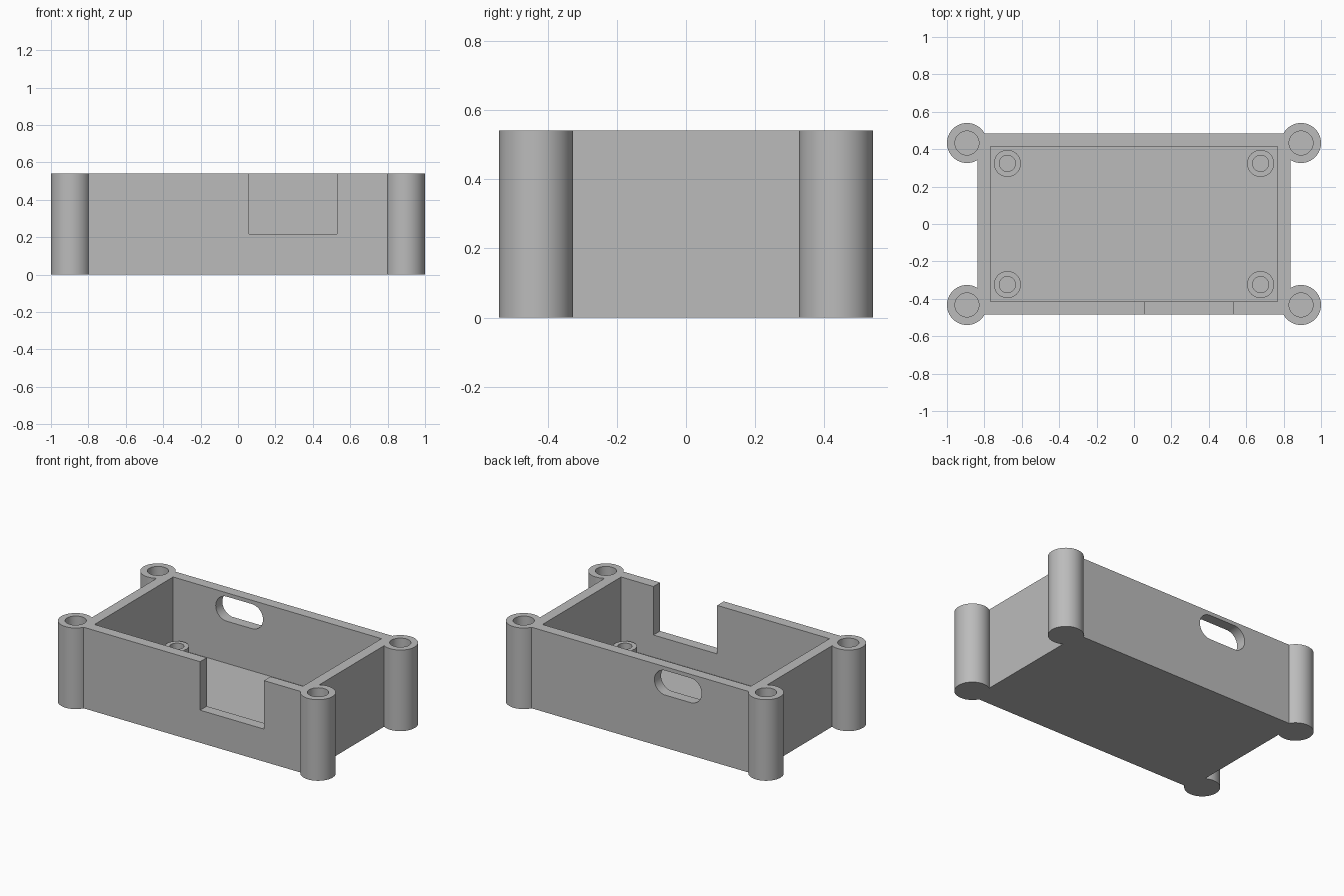
import bpy
import math

# Overall sizes
HEIGHT, FLOOR = 0.54, 0.07
OUTER_X, OUTER_Y = 0.838, 0.484
INNER_X, INNER_Y = 0.768, 0.414
POST_X, POST_Y = 0.893, 0.433
PEG_X, PEG_Y, PEG_TOP = 0.677, 0.324, 0.138
ABOVE = HEIGHT + 0.1

default = bpy.data.objects.get("Cube")
if default:
    bpy.data.objects.remove(default, do_unlink=True)

grey = bpy.data.materials.new("plain grey")
grey.use_nodes = True
colour = (0.5, 0.5, 0.5, 1)
grey.diffuse_color = colour
grey.node_tree.nodes["Principled BSDF"].inputs["Base Color"].default_value = colour


def box(name, low, high):
    centre = [(a + b) / 2 for a, b in zip(low, high)]
    bpy.ops.mesh.primitive_cube_add(size=1, location=centre)
    obj = bpy.context.object
    obj.name = name
    obj.scale = [b - a for a, b in zip(low, high)]
    bpy.ops.object.transform_apply(location=True, rotation=True, scale=True)
    obj.data.materials.append(grey)
    return obj


def rod(name, x, y, radius, bottom, top):
    bpy.ops.mesh.primitive_cylinder_add(
        vertices=64, radius=radius, depth=top - bottom, location=(x, y, (bottom + top) / 2))
    obj = bpy.context.object
    obj.name = name
    bpy.ops.object.transform_apply(location=True, rotation=True, scale=True)
    obj.data.materials.append(grey)
    return obj


def combine(target, tool, operation):
    mod = target.modifiers.new(operation.lower(), "BOOLEAN")
    mod.operation = operation
    mod.solver = "EXACT"
    mod.object = tool
    bpy.ops.object.select_all(action="DESELECT")
    target.select_set(True)
    bpy.context.view_layer.objects.active = target
    bpy.ops.object.modifier_apply(modifier=mod.name)
    bpy.data.objects.remove(tool, do_unlink=True)


# Open-topped tray
case = box("enclosure_tray", (-OUTER_X, -OUTER_Y, 0), (OUTER_X, OUTER_Y, HEIGHT))
combine(case, box("cavity", (-INNER_X, -INNER_Y, FLOOR), (INNER_X, INNER_Y, ABOVE)), "DIFFERENCE")

# Corner screw posts and inner board standoffs, fused to the tray
corners = [(sx, sy) for sx in (-1, 1) for sy in (-1, 1)]
for sx, sy in corners:
    combine(case, rod("corner_post", sx * POST_X, sy * POST_Y, 0.107, 0, HEIGHT), "UNION")
    combine(case, rod("standoff", sx * PEG_X, sy * PEG_Y, 0.072, FLOOR / 2, PEG_TOP), "UNION")

# Blind screw holes
for sx, sy in corners:
    combine(case, rod("post_hole", sx * POST_X, sy * POST_Y, 0.064, FLOOR, ABOVE), "DIFFERENCE")
    combine(case, rod("peg_hole", sx * PEG_X, sy * PEG_Y, 0.043, FLOOR, ABOVE), "DIFFERENCE")

# Rectangular notch in the front wall
combine(case, box("notch", (0.06, -0.6, 0.217), (0.53, -0.38, ABOVE)), "DIFFERENCE")

# Rounded cable slot through the back wall
slot_x, slot_z, half_length, radius = -0.28, 0.433, 0.092, 0.082
bpy.ops.mesh.primitive_cylinder_add(
    vertices=64, radius=radius, depth=0.3, location=(slot_x, 0.45, slot_z),
    rotation=(math.pi / 2, 0, 0))
slot = bpy.context.object
bpy.ops.object.transform_apply(location=True, rotation=True, scale=True)
slot.data.materials.append(grey)
for v in slot.data.vertices:
    offset = v.co.x - slot_x
    if abs(offset) > 0.001:
        v.co.x += math.copysign(half_length, offset)
combine(case, slot, "DIFFERENCE")

# Smooth round walls, crisp edges
bpy.ops.object.select_all(action="DESELECT")
case.select_set(True)
bpy.context.view_layer.objects.active = case
bpy.ops.object.shade_smooth_by_angle(angle=math.radians(30))
